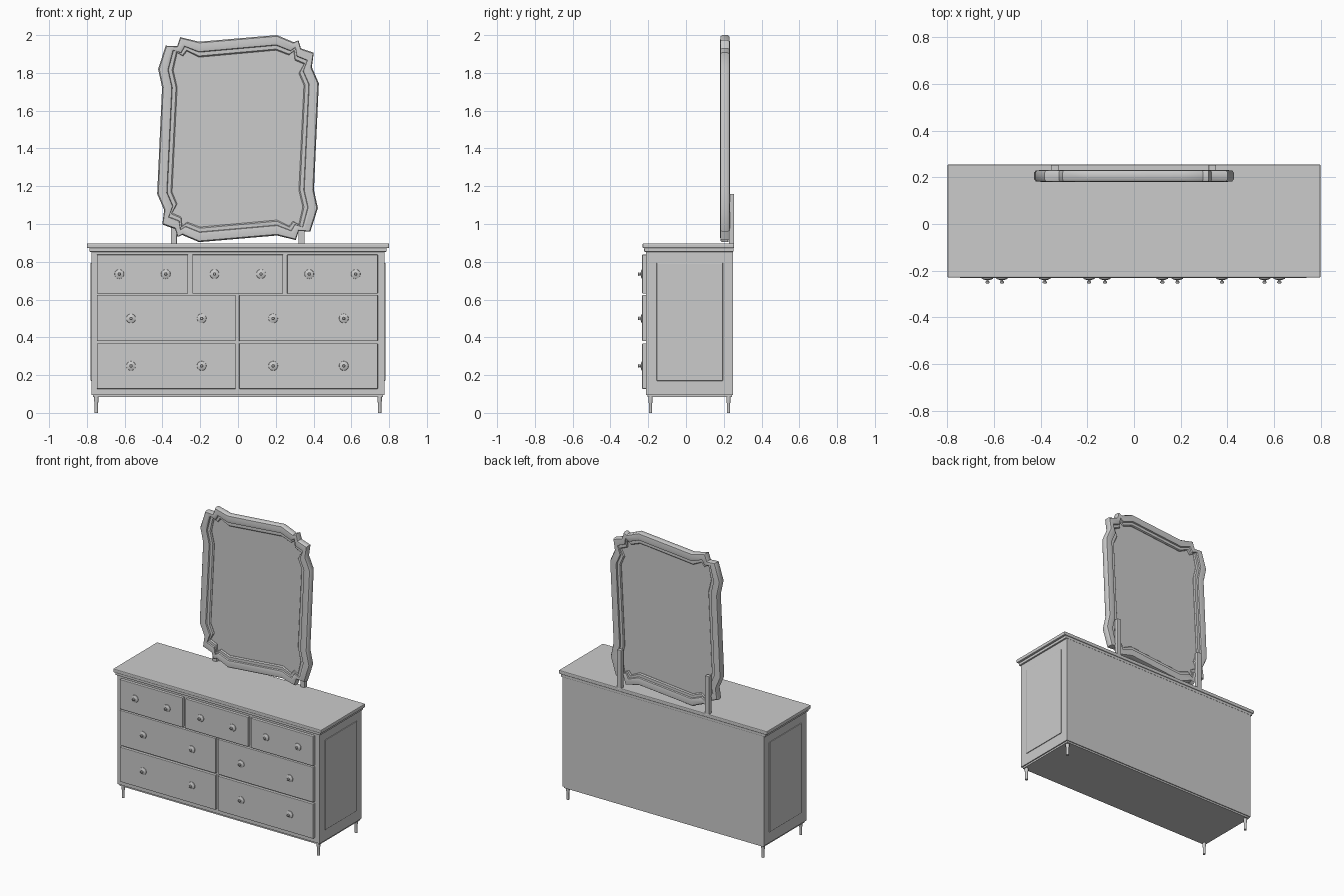
import bpy, bmesh, math
from mathutils import Matrix

if "Cube" in bpy.data.objects:
    bpy.data.objects.remove(bpy.data.objects["Cube"])

grey = bpy.data.materials.new("plain_grey")
grey.diffuse_color = (0.6, 0.6, 0.6, 1)
grey.use_nodes = True
grey.node_tree.nodes["Principled BSDF"].inputs["Base Color"].default_value = grey.diffuse_color


def finish(name, bm, smooth=False):
    bmesh.ops.recalc_face_normals(bm, faces=bm.faces)
    me = bpy.data.meshes.new(name)
    bm.to_mesh(me)
    bm.free()
    me.materials.append(grey)
    ob = bpy.data.objects.new(name, me)
    bpy.context.collection.objects.link(ob)
    if smooth:
        bpy.ops.object.select_all(action='DESELECT')
        ob.select_set(True)
        bpy.context.view_layer.objects.active = ob
        bpy.ops.object.shade_smooth_by_angle(angle=math.radians(35))
    return ob


def box(name, x0, x1, y0, y1, z0, z1, bevel=0):
    bm = bmesh.new()
    bmesh.ops.create_cube(bm, size=1)
    for v in bm.verts:
        v.co = ((x0 + x1) / 2 + v.co.x * (x1 - x0),
                (y0 + y1) / 2 + v.co.y * (y1 - y0),
                (z0 + z1) / 2 + v.co.z * (z1 - z0))
    if bevel:
        bmesh.ops.bevel(bm, geom=bm.edges[:], offset=bevel, segments=2,
                        profile=0.5, affect='EDGES')
    return finish(name, bm)


def lathe(name, profile, matrix, sides=20):
    """Spin (radius, height) points round the local z axis."""
    bm = bmesh.new()
    rings = []
    for r, h in profile:
        rings.append([bm.verts.new(matrix @ Matrix.Rotation(2 * math.pi * i / sides, 4, 'Z')
                                   @ Matrix.Translation((r, 0, h)).translation)
                      for i in range(sides)])
    for a, b in zip(rings, rings[1:]):
        for i in range(sides):
            j = (i + 1) % sides
            bm.faces.new((a[i], a[j], b[j], b[i]))
    bm.faces.new(rings[0])
    bm.faces.new(rings[-1])
    return finish(name, bm, True)


# cabinet
box("cabinet_body", -0.776, 0.776, -0.212, 0.25, 0.095, 0.862)
box("base_strip", -0.768, 0.768, -0.204, 0.244, 0.083, 0.095)
box("top_moulding", -0.787, 0.787, -0.222, 0.252, 0.853, 0.873, 0.004)
box("top_slab", -0.8, 0.8, -0.23, 0.255, 0.872, 0.897, 0.005)

# raised side panels
for s, side in ((-1, "left"), (1, "right")):
    a, b = sorted((s * 0.77, s * 0.781))
    box(side + "_side_panel", a, b, -0.155, 0.195, 0.17, 0.794, 0.002)

# legs
for x in (-0.75, 0.75):
    for y in (-0.188, 0.225):
        lathe("leg", [(0.009, 0), (0.009, 0.05), (0.012, 0.065), (0.012, 0.085)],
              Matrix.Translation((x, y, 0)), 14)

# drawers and knobs
KNOB = [(0.025, 0), (0.024, 0.003), (0.013, 0.007), (0.005, 0.009), (0.005, 0.013),
        (0.009, 0.015), (0.009, 0.020), (0.005, 0.023)]
ROWS = [
    (0.632, 0.838, 0.735, [(-0.747, -0.264), (-0.242, 0.239), (0.260, 0.740)], 0.123),
    (0.380, 0.624, 0.500, [(-0.747, -0.012), (0.006, 0.740)], 0.187),
    (0.127, 0.368, 0.249, [(-0.747, -0.012), (0.006, 0.740)], 0.187),
]
for z0, z1, kz, spans, dx in ROWS:
    for x0, x1 in spans:
        box("drawer_front", x0, x1, -0.232, -0.205, z0, z1, 0.003)
        for s in (-1, 1):
            lathe("drawer_knob", KNOB,
                  Matrix.Translation(((x0 + x1) / 2 + s * dx, -0.232, kz))
                  @ Matrix.Rotation(math.pi / 2, 4, 'X'))

# mirror posts
for x in (-0.340, 0.336):
    box("mirror_post", x - 0.016, x + 0.016, 0.228, 0.254, 0.88, 1.159, 0.002)

# mirror outline: half of the wavy frame, the rest is a half turn of it
OUTER = [(-.402, .272), (-.423, .368), (-.383, .492), (-.322, .489), (-.306, .537),
         (-.206, .513), (.206, .548), (.296, .510), (.320, .521), (.333, .478),
         (.401, .455), (.391, .378), (.428, .293)]
INNER = [(-.322, .272), (-.343, .362), (-.322, .455), (-.291, .437), (-.270, .463),
         (-.206, .431), (.201, .468), (.269, .442), (.296, .463), (.301, .415),
         (.349, .394), (.322, .346), (.349, .283)]
OUTER += [(-x, -z) for x, z in OUTER]
INNER += [(-x, -z) for x, z in INNER]
CY, CZ = 0.206, 1.452

# frame cross-section: (share of width from outside to inside, depth)
half = [(0, -.014), (.08, -.023), (.45, -.026), (.64, -.023), (.68, -.014),
        (.92, -.014), (1, -.007)]
section = half + [(t, -d) for t, d in reversed(half)]

bm = bmesh.new()
loops = []
for (ox, oz), (ix, iz) in zip(OUTER, INNER):
    loops.append([bm.verts.new((ox + (ix - ox) * t, CY + d, CZ + oz + (iz - oz) * t))
                  for t, d in section])
n, m = len(loops), len(section)
for i in range(n):
    a, b = loops[i], loops[(i + 1) % n]
    for j in range(m):
        k = (j + 1) % m
        bm.faces.new((a[j], b[j], b[k], a[k]))
finish("mirror_frame", bm, True)

# mirror glass
bm = bmesh.new()
front = [bm.verts.new((x * 1.01, CY - 0.004, CZ + z * 1.01)) for x, z in INNER]
back = [bm.verts.new((x * 1.01, CY + 0.004, CZ + z * 1.01)) for x, z in INNER]
bm.faces.new(front)
bm.faces.new(back[::-1])
for i in range(n):
    j = (i + 1) % n
    bm.faces.new((front[i], front[j], back[j], back[i]))
finish("mirror_glass", bm)
